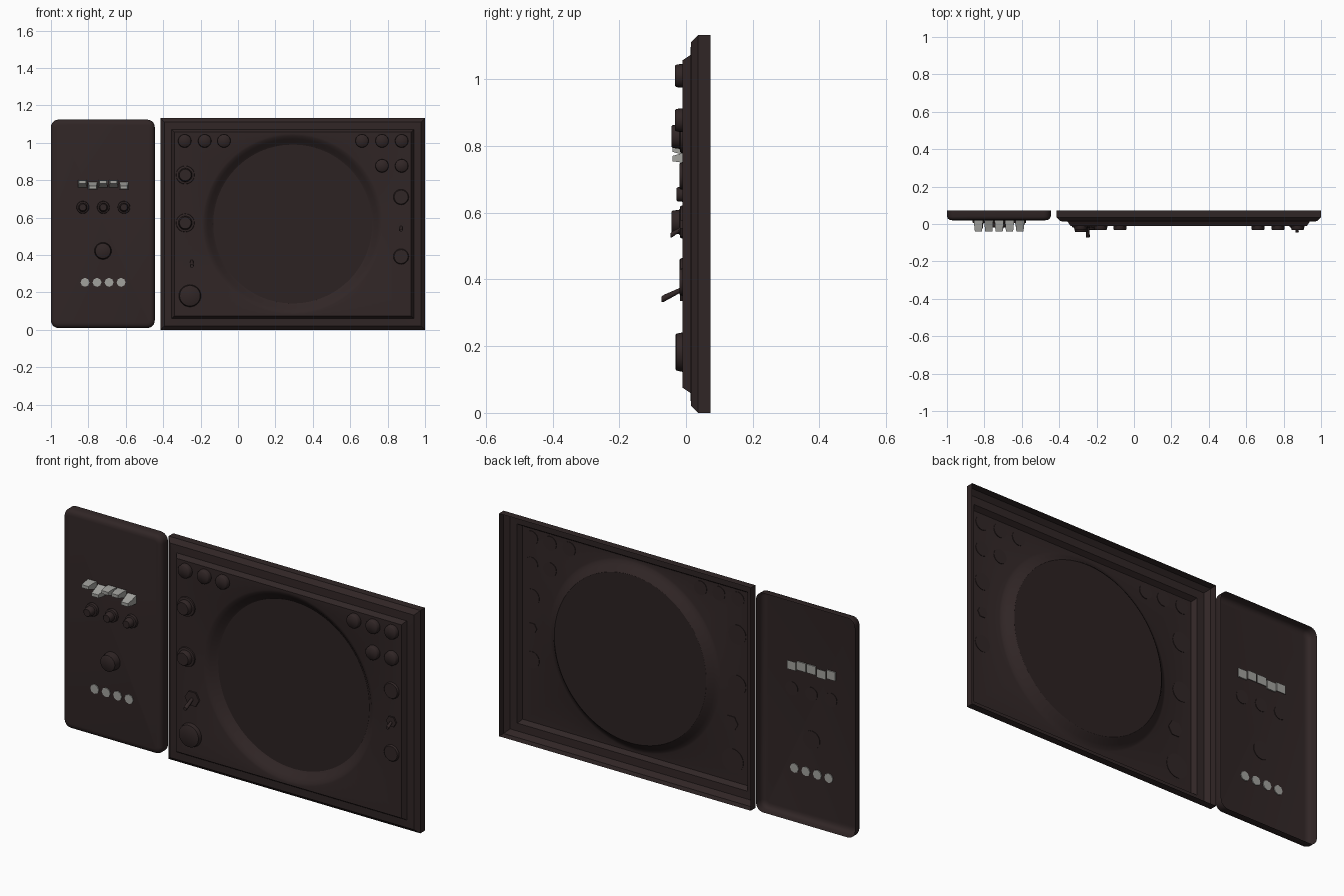
import bpy, bmesh, math

if "Cube" in bpy.data.objects:
    bpy.data.objects.remove(bpy.data.objects["Cube"])


def material(name, rgb):
    m = bpy.data.materials.new(name)
    m.diffuse_color = (*rgb, 1)
    m.use_nodes = True
    m.node_tree.nodes["Principled BSDF"].inputs["Base Color"].default_value = m.diffuse_color
    return m


BODY = material("dark brown plastic", (0.030, 0.019, 0.019))
SCREEN = material("dark screen", (0.025, 0.016, 0.016))
LIGHT = material("pale grey", (0.36, 0.36, 0.34))


def loft(name, loops, mat, cap_start=False, cap_end=True, angle=40):
    """Skin a list of equal-length closed loops into one object."""
    bm = bmesh.new()
    rings = [[bm.verts.new(p) for p in loop] for loop in loops]
    n = len(rings[0])
    for a, b in zip(rings, rings[1:]):
        for i in range(n):
            j = (i + 1) % n
            bm.faces.new((a[i], a[j], b[j], b[i]))
    if cap_start:
        bm.faces.new(rings[0][::-1])
    if cap_end:
        bm.faces.new(rings[-1])
    bmesh.ops.recalc_face_normals(bm, faces=bm.faces)
    mesh = bpy.data.meshes.new(name)
    bm.to_mesh(mesh)
    bm.free()
    # open shells: make the cap / front side face -y
    mesh.shade_smooth()
    mesh.set_sharp_from_angle(angle=math.radians(angle))
    mesh.materials.append(mat)
    ob = bpy.data.objects.new(name, mesh)
    bpy.context.collection.objects.link(ob)
    return ob


def circle(x, z, r, y, n):
    return [(x + r * math.cos(2 * math.pi * i / n), y,
             z + r * math.sin(2 * math.pi * i / n)) for i in range(n)]


def turned(name, x, z, profile, mat=BODY, n=20, angle=40):
    """Round part on a y axis from (radius, y) pairs, back to front."""
    return loft(name, [circle(x, z, r, y, n) for r, y in profile], mat,
                cap_start=True, angle=angle)


def rounded_rect(cx, cz, hx, hz, r, y, steps=6):
    pts = []
    for k, (sx, sz) in enumerate([(1, 1), (-1, 1), (-1, -1), (1, -1)]):
        for i in range(steps + 1):
            a = math.pi / 2 * (k + i / steps)
            pts.append((cx + sx * (hx - r) + r * math.cos(a), y,
                        cz + sz * (hz - r) + r * math.sin(a)))
    return pts


def divided_rect(cx, cz, hx, hz, y, steps=24):
    corners = [(1, -1), (1, 1), (-1, 1), (-1, -1)]
    pts = []
    for k in range(4):
        (ax, az), (bx, bz) = corners[k], corners[(k + 1) % 4]
        for i in range(steps):
            t = i / steps
            pts.append((cx + hx * (ax + (bx - ax) * t), y,
                        cz + hz * (az + (bz - az) * t)))
    return pts


# side panel: open-backed shell with rounded corners
PX, PZ, PHX, PHZ = -0.7225, 0.567, 0.2775, 0.557
loft("side_panel",
     [rounded_rect(PX, PZ, PHX - d, PHZ - d, 0.04 - d, y) for d, y in
      [(0, 0.073), (0, 0.04), (0.005, 0.029), (0.015, 0.022), (0.028, 0.02)]],
     BODY)

# main panel: stepped rectangular shell with a round dished opening
CX, CZ, HX, HZ = 0.2925, 0.566, 0.7075, 0.566
shell = [divided_rect(CX, CZ, HX - d, HZ - d, y) for d, y in
         [(0, 0.073), (0, 0.036), (0.021, 0.015), (0.06, 0.013), (0.075, -0.010)]]
angles = [math.atan2(p[2] - CZ, p[0] - CX) for p in shell[-1]]
for r, y in [(0.482, -0.010), (0.472, -0.007), (0.455, 0.004), (0.437, 0.022), (0.425, 0.03)]:
    shell.append([(CX + r * math.cos(a), y, CZ + r * math.sin(a)) for a in angles])
loft("main_panel", shell, BODY, cap_end=False, angle=35)

# round screen
loft("screen", [circle(CX, CZ, 0.427, 0.03, 72)], SCREEN)

# push buttons along the top
for x, z in [(-0.285, 1.01), (-0.178, 1.01), (-0.075, 1.01), (0.663, 1.01),
             (0.77, 1.01), (0.875, 1.01), (0.77, 0.877), (0.875, 0.877)]:
    turned("push_button", x, z, [(0.036, -0.007), (0.034, -0.028), (0.030, -0.033)], angle=65)

# tall knobs with a skirt on the left
for z in (0.828, 0.572):
    turned("skirted_knob", -0.282, z,
           [(0.050, -0.007), (0.048, -0.017), (0.037, -0.019), (0.034, -0.040), (0.031, -0.043)])

# large knob and the two low knobs on the right
turned("large_knob", -0.257, 0.182, [(0.060, -0.007), (0.055, -0.029), (0.052, -0.031)], n=28)
for z in (0.71, 0.392):
    turned("low_knob", 0.872, z, [(0.042, -0.007), (0.040, -0.016), (0.037, -0.019)])


def toggle(x, z, nut, tip_y, tip_z, r):
    """Hexagonal nut with a lever that droops forward."""
    turned("toggle_nut", x, z, [(nut, -0.007), (nut, -0.018)], n=6, angle=20)
    loops = []
    for t, s in [(0, 0.7), (0.9, 1.0), (1, 0.8)]:
        y = -0.012 + (tip_y + 0.012) * t
        loops.append(circle(x, z + (tip_z - z) * t, r * s, y, 10))
    loft("toggle_lever", loops, BODY, cap_start=True)


toggle(-0.247, 0.370, 0.040, -0.073, 0.340, 0.011)
toggle(0.872, 0.553, 0.028, -0.046, 0.532, 0.009)

# side panel: rocker keys, some flipped up and some down
for i, up in enumerate([1, -1, 1, 1, -1]):
    x = -0.832 + 0.0555 * i
    zc = 0.778 if up > 0 else 0.774
    loops = []
    for y, lo, hi, w in [(0.026, -0.020, 0.024, 0.025), (-0.012, -0.004, 0.024, 0.022),
                         (-0.040, 0.004, 0.020, 0.019)]:
        a, b = zc + up * lo, zc + up * hi
        loops.append([(x - w, y, a), (x + w, y, a), (x + w, y, b), (x - w, y, b)])
    loft("rocker_key", loops, LIGHT, cap_start=True, angle=15)

# side panel: three small knobs and one dial
for x in (-0.830, -0.720, -0.610):
    turned("small_knob", x, 0.655,
           [(0.034, 0.023), (0.032, 0.006), (0.024, 0.003), (0.021, -0.025), (0.018, -0.028)])
turned("dial", -0.722, 0.422, [(0.046, 0.023), (0.041, -0.016), (0.037, -0.019)], n=24)

# side panel: row of indicator dots
for i in range(4):
    turned("indicator_dot", -0.818 + 0.0643 * i, 0.254,
           [(0.024, 0.024), (0.024, 0.016)], mat=LIGHT, n=8, angle=20)
